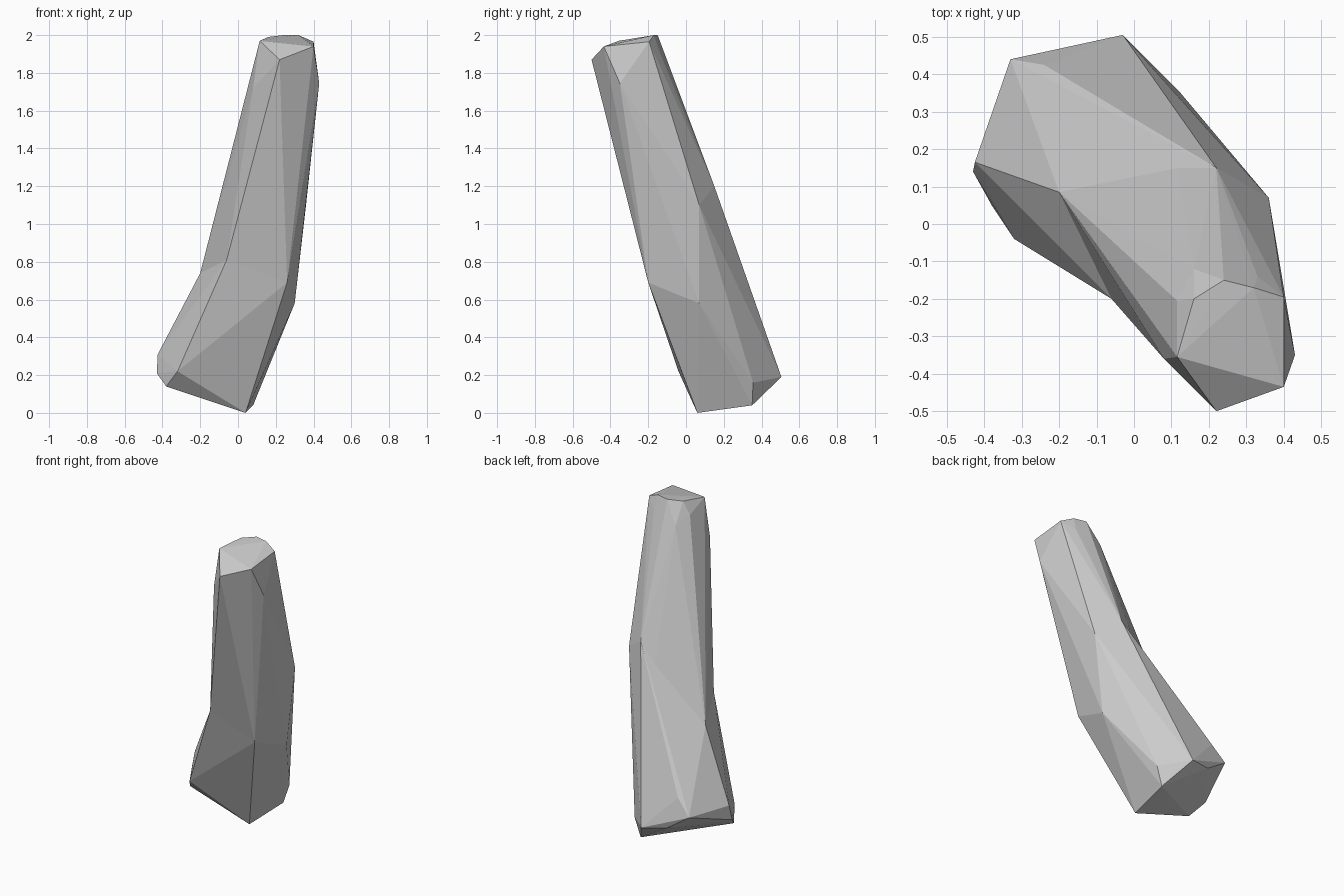
import bpy
import bmesh

default = bpy.data.objects.get("Cube")
if default:
    bpy.data.objects.remove(default, do_unlink=True)

# One plain stone colour
stone = bpy.data.materials.new("stone_grey")
stone.use_nodes = True
GREY = (0.6, 0.6, 0.6, 1)
stone.diffuse_color = GREY
stone.node_tree.nodes["Principled BSDF"].inputs["Base Color"].default_value = GREY

# Rough ring of corners at the foot
foot = [(.04, .06, 0), (.08, .35, .04), (.12, .355, .16), (-.03, .505, .19),
        (-.18, .46, .21), (-.33, .44, .31), (-.24, .425, .41), (-.425, .165, .31),
        (-.43, .14, .21), (-.38, .05, .14), (-.32, -.04, .22)]

# Slanted ring where the shaft bends
bend = [(-.2, .085, .74), (-.06, -.2, .81), (.26, -.2, .69), (.3, .07, .58),
        (.36, .07, 1.1), (.22, .15, 1.2), (.11, .2, .93)]

# Chipped corners at the tip
tip = [(.08, -.36, 1.72), (.115, -.355, 1.97), (.115, -.205, 1.91), (.16, -.2, 1.99),
       (.24, -.15, 2), (.32, -.17, 2), (.4, -.195, 1.965), (.4, -.435, 1.94),
       (.22, -.5, 1.87), (.43, -.35, 1.745), (.16, -.12, 1.86), (.33, -.14, 1.91)]


def hull(name, points):
    """Faceted convex chunk wrapped around the given corners."""
    bm = bmesh.new()
    for p in points:
        bm.verts.new(p)
    result = bmesh.ops.convex_hull(bm, input=bm.verts[:])
    loose = {v for v in result["geom_interior"] + result["geom_unused"]
             if isinstance(v, bmesh.types.BMVert)}
    bmesh.ops.delete(bm, geom=list(loose), context="VERTS")
    bmesh.ops.recalc_face_normals(bm, faces=bm.faces[:])
    mesh = bpy.data.meshes.new(name)
    bm.to_mesh(mesh)
    bm.free()
    mesh.materials.append(stone)
    obj = bpy.data.objects.new(name, mesh)
    bpy.context.collection.objects.link(obj)
    return obj


# Join the two chunks into one bent shaft
shaft = hull("stone_shaft", foot + bend)
upper = hull("upper_chunk", bend + tip)
union = shaft.modifiers.new("join", "BOOLEAN")
union.operation = "UNION"
union.solver = "EXACT"
union.object = upper
bpy.context.view_layer.objects.active = shaft
bpy.ops.object.modifier_apply(modifier=union.name)
bpy.data.objects.remove(upper, do_unlink=True)
